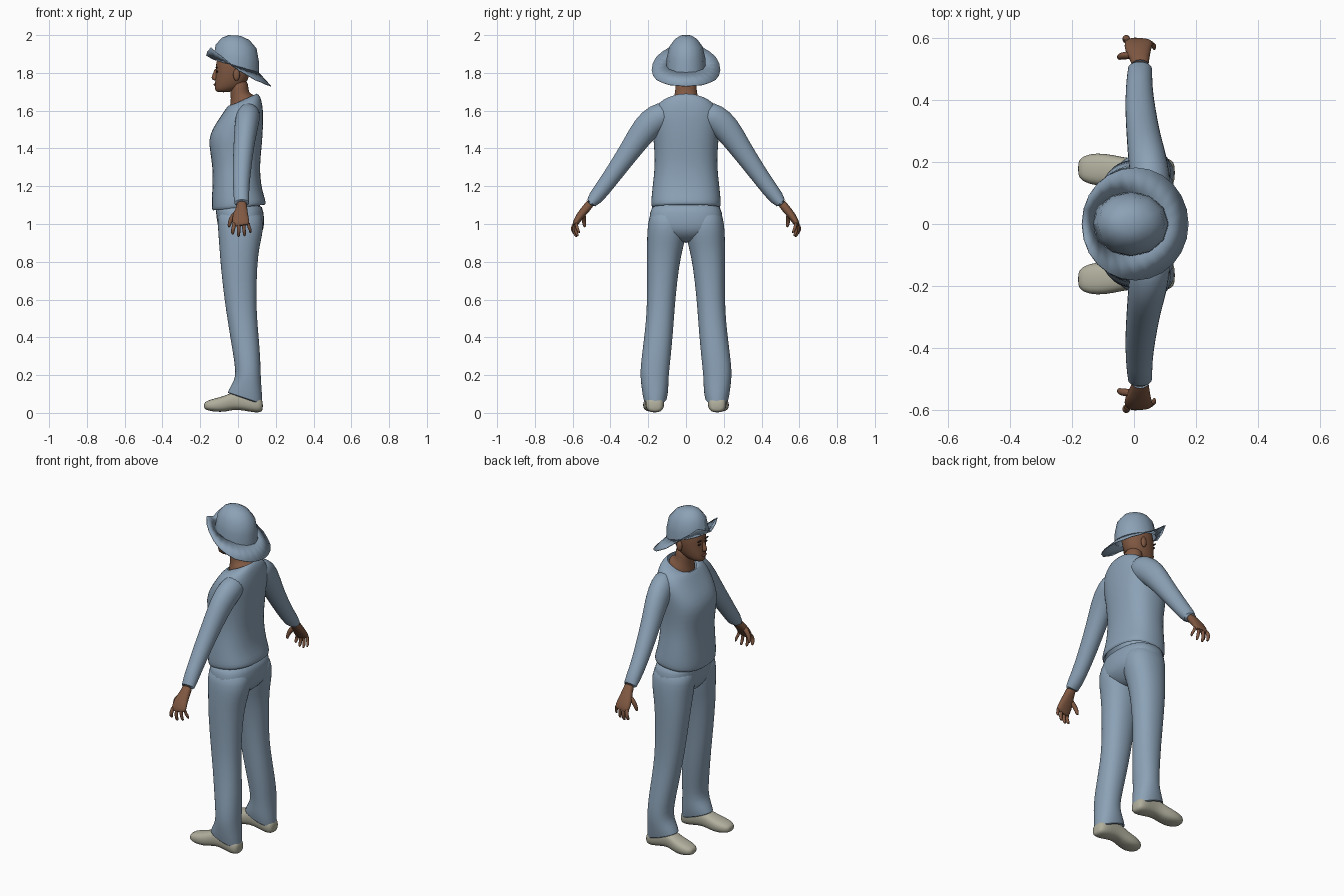
import bpy, bmesh, math
from mathutils import Vector


def material(name, rgb):
    m = bpy.data.materials.new(name)
    m.diffuse_color = (*rgb, 1)
    return m


CLOTH = material("blue_grey_cloth", (0.26, 0.36, 0.47))
SKIN = material("brown_skin", (0.22, 0.10, 0.055))
SHOE = material("pale_shoe", (0.44, 0.43, 0.34))
DARK = material("dark_eye", (0.02, 0.012, 0.01))
LIP = material("lip", (0.17, 0.06, 0.04))
X = Vector((1, 0, 0))


def loft(name, rings, mat, n=16, caps=(True, True), mirror=False, subsurf=1, p=2, angle=60):
    """Skin a list of rings; each ring is (centre, half axis u, half axis v)."""
    bm = bmesh.new()
    loops = []
    for c, u, v in rings:
        loop = []
        for i in range(n):
            t = 2 * math.pi * i / n
            a, b = [math.copysign(abs(k) ** (2 / p), k) for k in (math.cos(t), math.sin(t))]
            loop.append(bm.verts.new(Vector(c) + Vector(u) * a + Vector(v) * b))
        loops.append(loop)
    for a, b in zip(loops, loops[1:]):
        for i in range(n):
            j = (i + 1) % n
            bm.faces.new((a[i], a[j], b[j], b[i]))
    for end, loop in zip(caps, (loops[0], loops[-1])):
        if end:
            bm.faces.new(loop)
    return finish(name, bm, mat, mirror, subsurf, angle)


def finish(name, bm, mat, mirror=False, subsurf=0, angle=60):
    bmesh.ops.recalc_face_normals(bm, faces=bm.faces)
    me = bpy.data.meshes.new(name)
    bm.to_mesh(me)
    bm.free()
    me.materials.append(mat)
    ob = bpy.data.objects.new(name, me)
    bpy.context.collection.objects.link(ob)
    bpy.ops.object.select_all(action='DESELECT')
    ob.select_set(True)
    bpy.context.view_layer.objects.active = ob
    bpy.ops.object.shade_smooth_by_angle(angle=math.radians(angle))
    if mirror:
        m = ob.modifiers.new("mirror", 'MIRROR')
        m.use_axis = (False, True, False)
        m.use_mirror_merge = False
    if subsurf:
        s = ob.modifiers.new("smooth", 'SUBSURF')
        s.levels = s.render_levels = subsurf
    return ob


def upright(z, x0, x1, y0, y1, tilt=0):
    """Horizontal ring by extents; tilt raises its back and lowers its front."""
    return (((x0 + x1) / 2, (y0 + y1) / 2, z), ((x1 - x0) / 2, 0, tilt), (0, (y1 - y0) / 2, 0))


def tube(points):
    """Rings across a limb in the side plane from (x, y, z, half depth, half width)."""
    out = []
    for i, (x, y, z, rx, rw) in enumerate(points):
        a, b = points[max(i - 1, 0)], points[min(i + 1, len(points) - 1)]
        d = Vector((b[0] - a[0], b[1] - a[1], b[2] - a[2])).normalized()
        v = d.cross(X).normalized()
        out.append(((x, y, z), v.cross(d) * rx, v * rw))
    return out


def blob(name, centre, size, mat, mirror=False):
    bm = bmesh.new()
    bmesh.ops.create_uvsphere(bm, u_segments=12, v_segments=8, radius=1)
    for v in bm.verts:
        v.co = Vector([c + a * s for c, a, s in zip(centre, v.co, size)])
    return finish(name, bm, mat, mirror)


# Shirt body, from turned-in hem to scooped neckline
body = [(1.11, -0.12, 0.125, 0.17, 0.015), (1.078, -0.135, 0.143, 0.178, 0.015),
        (1.10, -0.14, 0.15, 0.187, 0.015), (1.14, -0.14, 0.138, 0.184, 0.01),
        (1.21, -0.135, 0.122, 0.177, 0), (1.30, -0.135, 0.116, 0.166, 0),
        (1.38, -0.148, 0.123, 0.168, 0), (1.45, -0.157, 0.13, 0.174, 0),
        (1.51, -0.133, 0.133, 0.178, 0), (1.57, -0.095, 0.135, 0.182, 0.005),
        (1.62, -0.067, 0.13, 0.165, 0.012), (1.655, -0.05, 0.118, 0.125, 0.025),
        (1.657, -0.045, 0.10, 0.082, 0.033)]
loft("shirt_body", [upright(z, a, b, -w, w, t) for z, a, b, w, t in body], CLOTH,
     n=24, caps=(False, False), p=2.4)

# Sleeves
loft("sleeve", tube([(0.06, 0.08, 1.60, 0.06, 0.06), (0.052, 0.15, 1.565, 0.066, 0.078),
                     (0.042, 0.215, 1.51, 0.063, 0.075), (0.03, 0.285, 1.405, 0.055, 0.06),
                     (0.02, 0.37, 1.285, 0.05, 0.05), (0.016, 0.445, 1.18, 0.043, 0.043),
                     (0.02, 0.515, 1.095, 0.04, 0.039), (0.02, 0.505, 1.11, 0.032, 0.03)]),
     CLOTH, caps=(True, False), mirror=True)

# Hands with curled fingers
loft("palm", tube([(0.02, 0.495, 1.125, 0.027, 0.024), (0.02, 0.53, 1.08, 0.03, 0.023),
                   (0.012, 0.56, 1.045, 0.044, 0.022), (0.015, 0.585, 1.005, 0.048, 0.017),
                   (0.018, 0.59, 0.988, 0.043, 0.012)]), SKIN, n=12, mirror=True, p=2.4)
for i, name in enumerate(("index", "middle", "ring", "little")):
    x, y, r = -0.022 + 0.026 * i, 0.602 - 0.008 * i, 0.0115 - 0.0008 * i
    x2 = x * 1.2 - 0.002
    drop = (0.012, 0.0, 0.003, 0.02)[i]
    loft(name + "_finger", tube([(x, 0.585, 1.01, r, r), (x, y - 0.002, 0.982, r, r),
                                 (x2, y - 0.002, 0.955 + drop, r, r),
                                 (x2, y - 0.016, 0.93 + drop, r * 0.7, r * 0.7)]),
         SKIN, n=8, mirror=True)
loft("thumb", tube([(0.0, 0.545, 1.065, 0.018, 0.014), (-0.028, 0.543, 1.04, 0.016, 0.014),
                    (-0.045, 0.54, 1.01, 0.012, 0.012), (-0.048, 0.535, 0.98, 0.008, 0.008)]),
     SKIN, n=8, mirror=True)

# Trousers: hips and flared legs
hips = [(1.12, -0.12, 0.125, 0.178), (1.06, -0.118, 0.137, 0.192), (1.0, -0.11, 0.141, 0.2),
        (0.955, -0.098, 0.132, 0.17), (0.92, -0.07, 0.095, 0.09), (0.90, -0.04, 0.06, 0.03)]
loft("hips", [upright(z, a, b, -w, w) for z, a, b, w in hips], CLOTH, n=24, p=2.5)
leg = [(1.09, -0.11, 0.12, 0.0, 0.186, 0), (1.0, -0.109, 0.138, -0.005, 0.204, 0),
       (0.93, -0.104, 0.127, 0.0, 0.207, 0), (0.87, -0.099, 0.113, 0.016, 0.208, 0),
       (0.78, -0.093, 0.102, 0.036, 0.208, 0), (0.6, -0.073, 0.097, 0.056, 0.206, 0),
       (0.48, -0.054, 0.103, 0.064, 0.213, 0), (0.36, -0.035, 0.114, 0.074, 0.227, 0),
       (0.26, -0.018, 0.12, 0.084, 0.24, 0), (0.19, -0.012, 0.121, 0.092, 0.243, 0),
       (0.13, -0.035, 0.127, 0.092, 0.235, -0.02), (0.066, -0.062, 0.133, 0.10, 0.227, -0.033),
       (0.08, -0.045, 0.12, 0.112, 0.215, -0.03)]
loft("trouser_leg", [upright(*r) for r in leg], CLOTH, n=20, caps=(True, False), mirror=True, p=2.2)

# Shoes, lofted from toe to heel
shoe = [(-0.181, 0.178, 0.02, 0.025, 0.05), (-0.168, 0.178, 0.042, 0.014, 0.064),
        (-0.12, 0.176, 0.055, 0.004, 0.078), (-0.065, 0.172, 0.051, 0.005, 0.092),
        (-0.02, 0.166, 0.046, 0.018, 0.115), (0.03, 0.164, 0.047, 0.012, 0.12),
        (0.09, 0.165, 0.052, 0.0, 0.10), (0.122, 0.165, 0.044, 0.003, 0.08),
        (0.132, 0.165, 0.025, 0.015, 0.06)]
loft("shoe", [((x, y, (a + b) / 2), (0, w, 0), (0, 0, (b - a) / 2)) for x, y, w, a, b in shoe],
     SHOE, mirror=True, p=2.6)

# Neck and head
neck = [(1.62, -0.05, 0.105, 0.085, 0.033), (1.652, -0.044, 0.097, 0.08, 0.03),
        (1.675, -0.038, 0.065, 0.063, 0.012), (1.71, -0.042, 0.055, 0.057, 0),
        (1.77, -0.045, 0.055, 0.057, 0)]
loft("neck", [upright(z, a, b, -w, w, t) for z, a, b, w, t in neck], SKIN)
head = [(1.697, -0.11, -0.045, 0.022), (1.707, -0.123, -0.015, 0.04), (1.73, -0.124, 0.03, 0.056),
        (1.765, -0.122, 0.057, 0.067), (1.80, -0.118, 0.064, 0.074), (1.85, -0.12, 0.075, 0.079),
        (1.90, -0.105, 0.07, 0.07), (1.93, -0.06, 0.04, 0.04)]
loft("head", [upright(z, a, b, -w, w) for z, a, b, w in head], SKIN, p=2.2)
nose = [(1.825, -0.126, 0.006), (1.795, -0.133, 0.009), (1.772, -0.147, 0.016), (1.758, -0.13, 0.013)]
loft("nose", [upright(z, a, -0.10, -w, w) for z, a, w in nose], SKIN, n=8)
blob("ear", (-0.008, 0.074, 1.79), (0.018, 0.011, 0.032), SKIN, True)
blob("eye", (-0.111, 0.031, 1.807), (0.006, 0.013, 0.006), DARK, True)
blob("eyebrow", (-0.113, 0.032, 1.828), (0.006, 0.019, 0.004), DARK, True)
blob("mouth", (-0.122, 0, 1.738), (0.007, 0.022, 0.007), LIP)

# Hat crown, faceted
crown = [(1.835, -0.132, 0.112, 0.104, -0.035), (1.88, -0.128, 0.11, 0.102, -0.015),
         (1.94, -0.118, 0.098, 0.088, -0.01), (1.98, -0.085, 0.06, 0.058, -0.006),
         (1.998, -0.05, 0.015, 0.028, -0.002)]
loft("hat_crown", [upright(z, a, b, -w, w, t) for z, a, b, w, t in crown], CLOTH,
     n=12, caps=(False, True), subsurf=0, angle=35)

# Hat brim: drooping at the back, turned up at the front corners
bm = bmesh.new()
heights = (1.73, 1.738, 1.765, 1.815, 1.885, 1.935, 1.895)   # back to front, every 30 degrees
inner, outer = [], []
for i in range(24):
    t = math.radians(15 * i)
    c, s = math.cos(t), math.sin(t)
    k = abs((i + 12) % 24 - 12) / 2
    j = min(int(k), 5)
    z = heights[j] + (heights[j + 1] - heights[j]) * (k - j)
    inner.append(bm.verts.new((-0.01 + 0.12 * c, 0.102 * s, 1.838 - 0.035 * c)))
    outer.append(bm.verts.new((0.005 + 0.171 * c, 0.182 * s, z)))
for i in range(24):
    j = (i + 1) % 24
    bm.faces.new((inner[i], outer[i], outer[j], inner[j]))
brim = finish("hat_brim", bm, CLOTH, angle=35)
brim.modifiers.new("thickness", 'SOLIDIFY').thickness = 0.004
